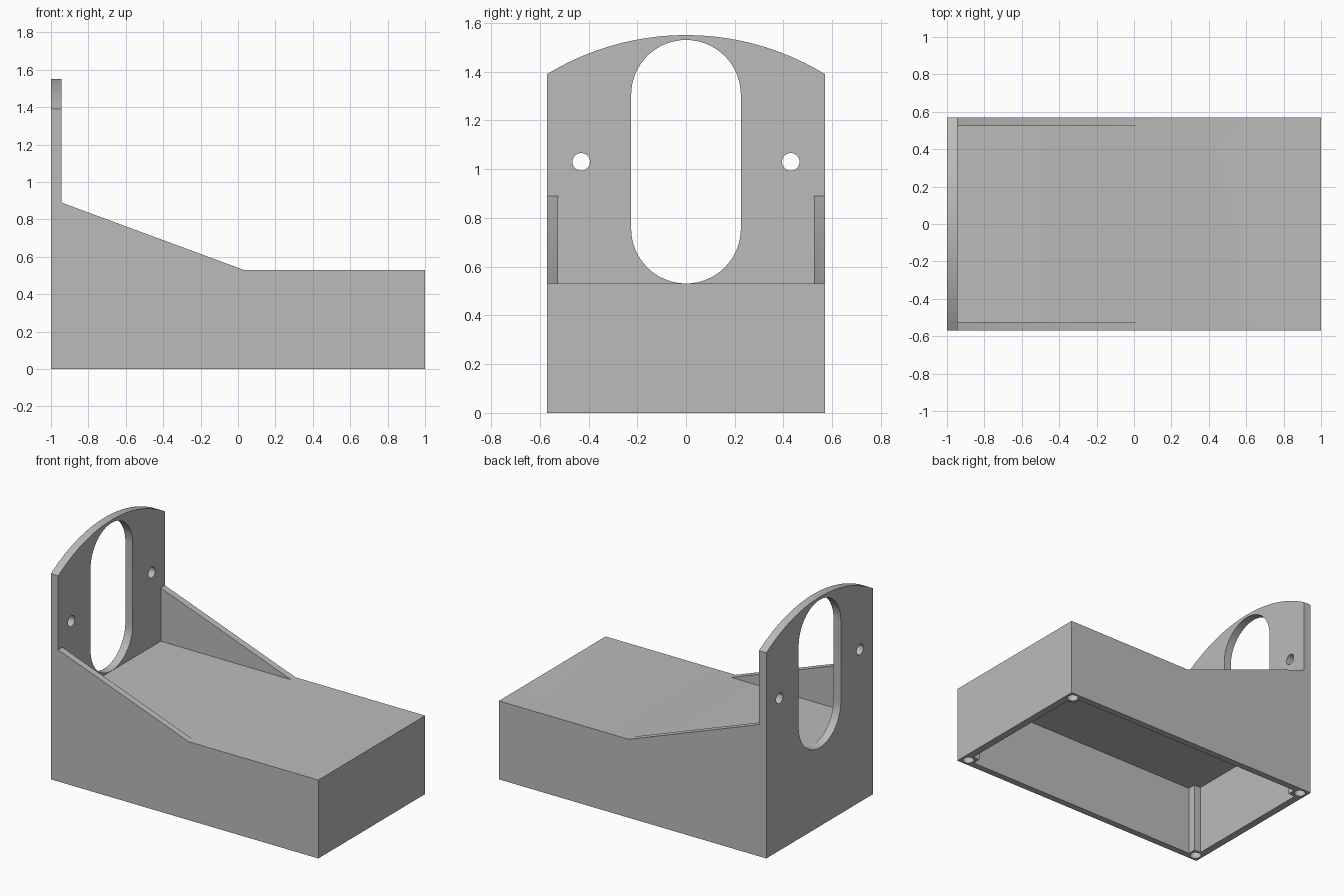
import bpy, bmesh
from math import sin, cos, pi, asin, radians
from mathutils import Vector

cube = bpy.data.objects.get("Cube")
if cube:
    bpy.data.objects.remove(cube, do_unlink=True)

grey = bpy.data.materials.new("plain grey")
grey.use_nodes = True
grey.diffuse_color = (0.5, 0.5, 0.5, 1)
grey.node_tree.nodes["Principled BSDF"].inputs["Base Color"].default_value = grey.diffuse_color

HALF_Y = 0.57       # half width
DECK = 0.53         # height of the deck
PLATE = -0.945      # inner face of the upright plate
SIDE = 0.045        # side wall thickness
END = 0.05          # end wall thickness
POST = 0.1          # corner post size
PEAK, SHOULDER = 1.55, 1.39


def prism(name, outline, axis, start, end):
    """Extrude a 2D outline along an axis (x: y/z, y: x/z, z: x/y outline)."""
    place = {"x": lambda a, b: (start, a, b),
             "y": lambda a, b: (a, start, b),
             "z": lambda a, b: (a, b, start)}[axis]
    step = Vector([end - start if c == axis else 0 for c in "xyz"])
    bm = bmesh.new()
    face = bm.faces.new([bm.verts.new(place(a, b)) for a, b in outline])
    made = bmesh.ops.extrude_face_region(bm, geom=[face])["geom"]
    bmesh.ops.translate(bm, vec=step, verts=[v for v in made if isinstance(v, bmesh.types.BMVert)])
    bmesh.ops.recalc_face_normals(bm, faces=bm.faces)
    mesh = bpy.data.meshes.new(name)
    bm.to_mesh(mesh)
    bm.free()
    mesh.materials.append(grey)
    obj = bpy.data.objects.new(name, mesh)
    bpy.context.collection.objects.link(obj)
    return obj


def arc(cx, cy, r, a0, a1, n):
    angles = [a0 + (a1 - a0) * i / n for i in range(n + 1)]
    return [(cx + r * cos(a), cy + r * sin(a)) for a in angles]


def circle(cx, cy, r, n=32):
    return arc(cx, cy, r, 0, 2 * pi, n)[:-1]


def rect(x0, x1, y0, y1):
    return [(x0, y0), (x1, y0), (x1, y1), (x0, y1)]


def carve(target, tool, operation="DIFFERENCE"):
    tool.hide_render = True
    mod = target.modifiers.new(tool.name, "BOOLEAN")
    mod.operation, mod.solver, mod.object = operation, "EXACT", tool
    bpy.context.view_layer.objects.active = target
    bpy.ops.object.modifier_apply(modifier=mod.name)
    bpy.data.objects.remove(tool, do_unlink=True)


# Side silhouette: base box, sloping gussets and upright plate
housing = prism("housing", [(-1, 0), (1, 0), (1, DECK), (0.03, DECK), (PLATE, 0.89),
                            (PLATE, PEAK), (-1, PEAK)], "y", -HALF_Y, HALF_Y)

# End silhouette with the arched top
rise = PEAK - SHOULDER
radius = (HALF_Y ** 2 + rise ** 2) / (2 * rise)
spread = asin(HALF_Y / radius)
crown = arc(0, PEAK - radius, radius, pi / 2 - spread, pi / 2 + spread, 48)
carve(housing, prism("arch", [(-HALF_Y, -0.1), (HALF_Y, -0.1)] + crown, "x", -1.1, 1.1), "INTERSECT")

# Open space above the deck, between the gussets
inner = HALF_Y - SIDE
carve(housing, prism("deck_space", rect(-inner, inner, DECK, 1.7), "x", PLATE, 1.2))

# Hollow underside, stepped round the four corner posts
quarter = [(1 - END, HALF_Y - POST), (1 - POST, HALF_Y - POST), (1 - POST, inner)]
hollow = []
for sx, sy in ((1, 1), (-1, 1), (-1, -1), (1, -1)):
    points = [(sx * x, sy * y) for x, y in quarter]
    hollow += points if sx * sy > 0 else points[::-1]
carve(housing, prism("hollow", hollow, "z", -0.1, 0.48))

# Screw holes in the posts
for sx in (-1, 1):
    for sy in (-1, 1):
        ring = circle(sx * 0.95, sy * (HALF_Y - 0.05), 0.036)
        carve(housing, prism("screw_hole", ring, "z", -0.1, 0.4))

# Long slot and two mounting holes in the upright plate
slot = arc(0, 1.305, 0.225, 0, pi, 32) + arc(0, 0.756, 0.225, pi, 2 * pi, 32)
carve(housing, prism("slot", slot, "x", -1.1, PLATE + 0.02))
for side in (-1, 1):
    carve(housing, prism("mount_hole", circle(side * 0.43, 1.03, 0.036), "x", -1.1, -0.9))

# Smooth curves, crisp edges
bpy.ops.object.select_all(action="DESELECT")
housing.select_set(True)
bpy.context.view_layer.objects.active = housing
bpy.ops.object.shade_smooth_by_angle(angle=radians(30))
